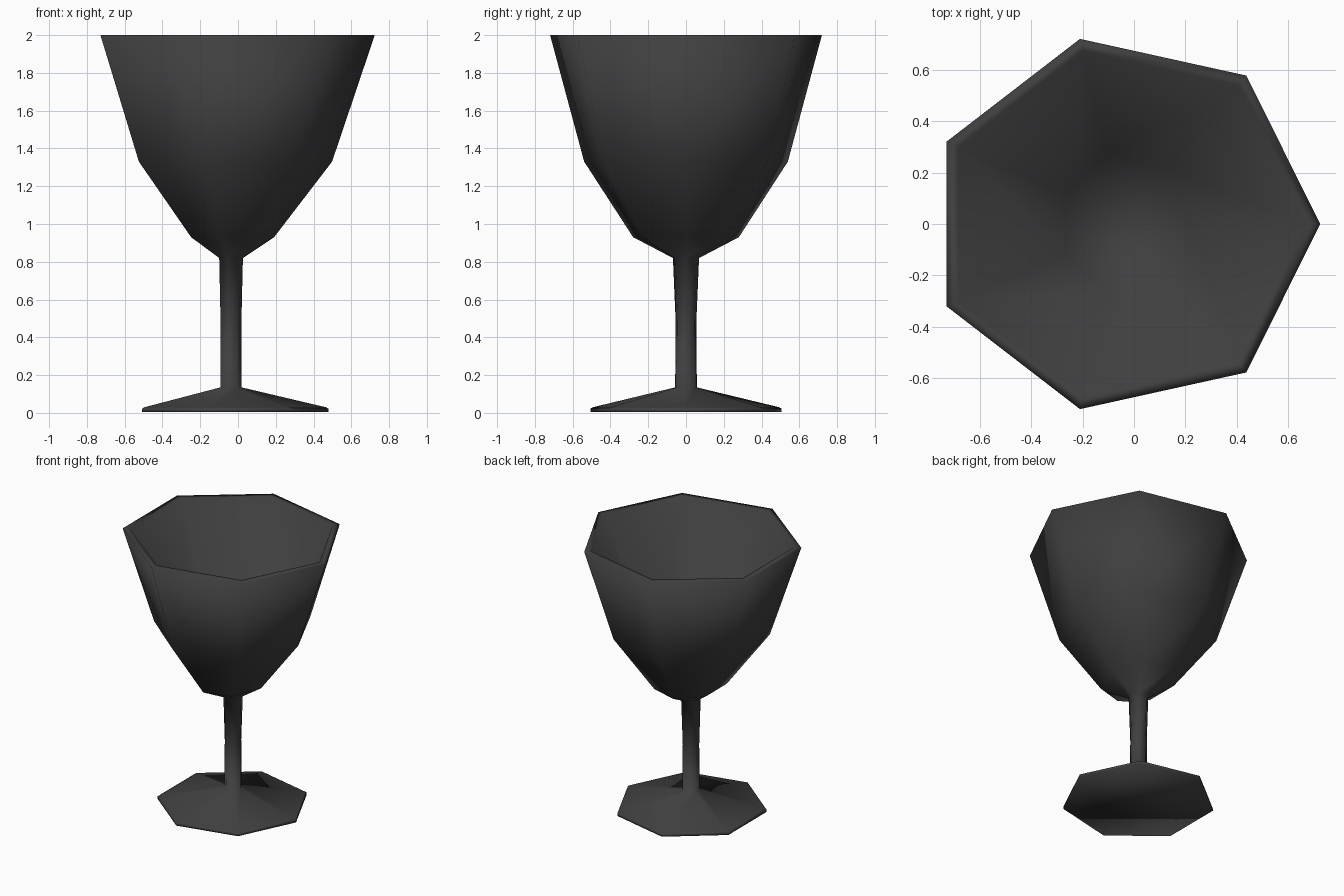
import bpy, bmesh, math

if "Cube" in bpy.data.objects:
    bpy.data.objects.remove(bpy.data.objects["Cube"])

SIDES = 7
CENTRE_X = -0.04   # puts the uneven seven-sided outline in the middle


def lathe(name, rings):
    """Skin seven-sided rings of (x radius, y radius, z); both ends are capped."""
    bm = bmesh.new()
    loops = []
    for rx, ry, z in rings:
        loops.append([bm.verts.new((CENTRE_X + rx * math.cos(2 * math.pi * i / SIDES),
                                    ry * math.sin(2 * math.pi * i / SIDES), z))
                      for i in range(SIDES)])
    for a, b in zip(loops, loops[1:]):
        for i in range(SIDES):
            j = (i + 1) % SIDES
            bm.faces.new((a[i], a[j], b[j], b[i]))
    bm.faces.new(loops[0][::-1])
    bm.faces.new(loops[-1])
    bmesh.ops.recalc_face_normals(bm, faces=bm.faces)
    for f in bm.faces:
        f.smooth = True
    mesh = bpy.data.meshes.new(name)
    bm.to_mesh(mesh)
    bm.free()
    obj = bpy.data.objects.new(name, mesh)
    bpy.context.collection.objects.link(obj)
    return obj


# Foot, stem and outside of the bowl, bottom to top
outside = [
    (0.519, 0.519, 0.005), (0.519, 0.519, 0.022), (0.505, 0.505, 0.03),
    (0.059, 0.059, 0.135), (0.058, 0.056, 0.48), (0.066, 0.071, 0.82),
    (0.231, 0.287, 0.93), (0.538, 0.553, 1.33), (0.764, 0.738, 2.0),
]
# Rim and inside of the bowl, top to bottom
inside = [
    (0.714, 0.690, 2.0), (0.25, 0.28, 1.02),
]
goblet = lathe("goblet", outside + inside)

# Dark grey finish
dark = bpy.data.materials.new("dark_grey")
dark.diffuse_color = (0.05, 0.05, 0.05, 1)
dark.use_nodes = True
dark.node_tree.nodes["Principled BSDF"].inputs["Base Color"].default_value = dark.diffuse_color
goblet.data.materials.append(dark)
